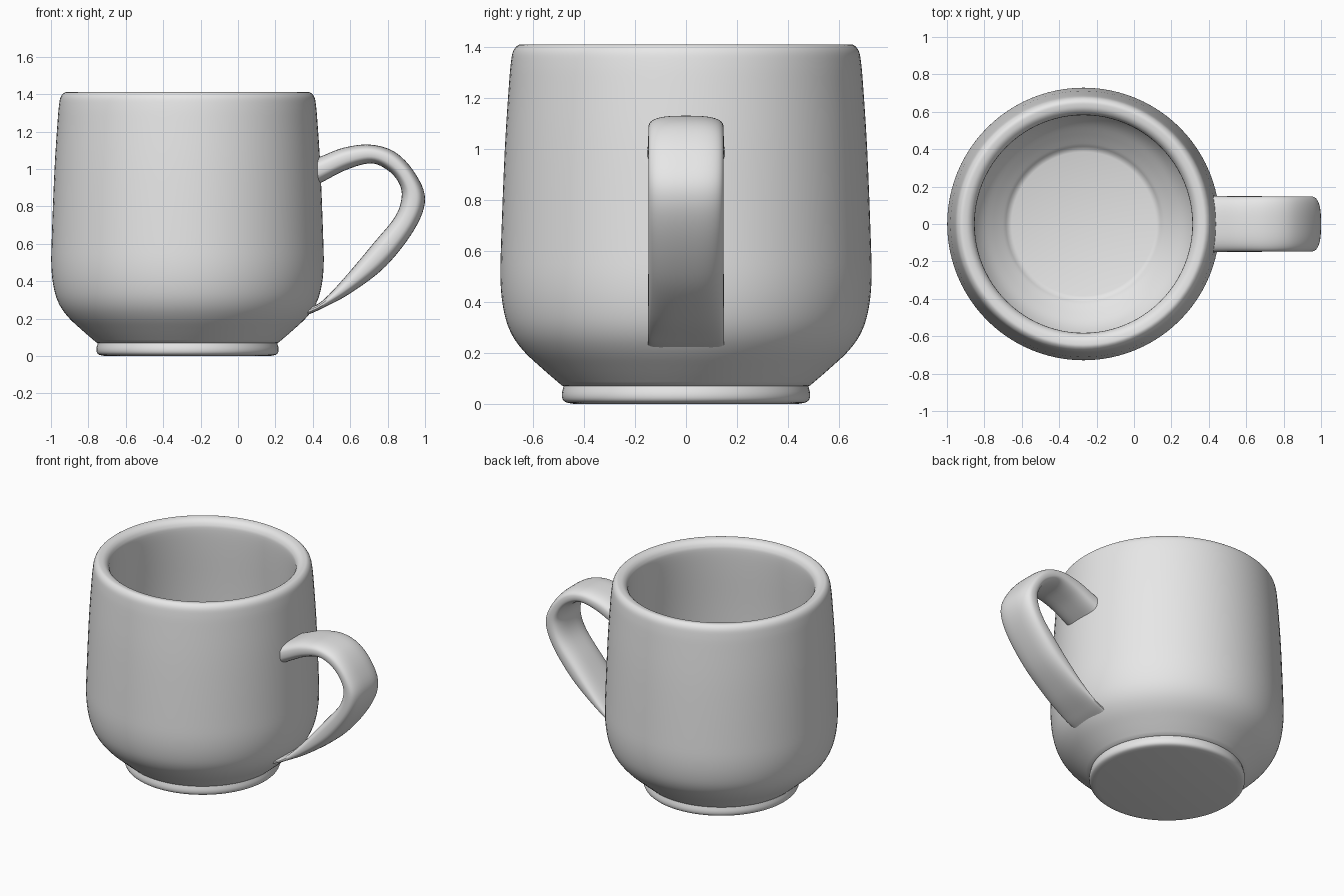
import bpy, bmesh, math
from mathutils import Vector

if "Cube" in bpy.data.objects:
    bpy.data.objects.remove(bpy.data.objects["Cube"])

CUP_X = -0.27      # axis of the cup
SEGMENTS = 96      # steps around the cup

ceramic = bpy.data.materials.new("grey_ceramic")
ceramic.diffuse_color = (0.8, 0.8, 0.8, 1)
ceramic.use_nodes = True
ceramic.node_tree.nodes["Principled BSDF"].inputs["Base Color"].default_value = ceramic.diffuse_color


def smooth_curve(points, steps):
    """Catmull-Rom curve through points of any dimension."""
    p = [Vector(q) for q in points]
    p = [2 * p[0] - p[1]] + p + [2 * p[-1] - p[-2]]
    out = []
    for a, b, c, d in zip(p, p[1:], p[2:], p[3:]):
        for k in range(steps):
            t = k / steps
            out.append(0.5 * (2 * b + (c - a) * t + (2 * a - 5 * b + 4 * c - d) * t * t
                              + (3 * b - a - 3 * c + d) * t ** 3))
    return out + [p[-2]]


def skin_rings(name, rings):
    """Closed surface through a list of rings, capped at both ends."""
    bm = bmesh.new()
    loops = [[bm.verts.new(co) for co in ring] for ring in rings]
    for a, b in zip(loops, loops[1:]):
        for i in range(len(a)):
            j = (i + 1) % len(a)
            bm.faces.new((a[i], a[j], b[j], b[i]))
    bm.faces.new(loops[0])
    bm.faces.new(loops[-1])
    bmesh.ops.recalc_face_normals(bm, faces=bm.faces)
    mesh = bpy.data.meshes.new(name)
    bm.to_mesh(mesh)
    bm.free()
    mesh.materials.append(ceramic)
    obj = bpy.data.objects.new(name, mesh)
    bpy.context.collection.objects.link(obj)
    bpy.ops.object.select_all(action='DESELECT')
    obj.select_set(True)
    bpy.context.view_layer.objects.active = obj
    bpy.ops.object.shade_smooth_by_angle(angle=math.radians(35))
    return obj


# Cup: foot, outer wall with rounded rim, and hollow inside (radius, height)
foot = [(0.44, 0.0), (0.47, 0.006), (0.484, 0.018), (0.487, 0.04), (0.48, 0.07)]
outer = [(0.487, 0.072), (0.56, 0.135), (0.635, 0.205), (0.685, 0.275), (0.714, 0.36),
         (0.728, 0.48), (0.725, 0.65), (0.711, 1.0), (0.695, 1.25), (0.687, 1.34),
         (0.678, 1.385), (0.658, 1.408), (0.635, 1.41), (0.61, 1.402), (0.59, 1.38),
         (0.582, 1.34), (0.588, 1.2), (0.61, 0.9), (0.625, 0.6), (0.622, 0.47),
         (0.60, 0.36), (0.55, 0.27), (0.48, 0.20), (0.415, 0.145)]
floor = [(0.405, 0.132), (0.385, 0.125)]
profile = smooth_curve(foot, 3) + smooth_curve(outer, 4) + [Vector(q) for q in floor]
turn = [2 * math.pi * i / SEGMENTS for i in range(SEGMENTS)]
skin_rings("cup_body", [[(CUP_X + r * math.cos(a), r * math.sin(a), z) for a in turn]
                        for r, z in profile])

# Handle: outer edge (x, z), inner edge (x, z) and half width along the loop
stations = [(0.38, 1.04, 0.38, 0.89, 0.155),
            (0.45, 1.07, 0.46, 0.935, 0.150),
            (0.57, 1.115, 0.59, 1.00, 0.148),
            (0.71, 1.13, 0.715, 1.03, 0.148),
            (0.84, 1.09, 0.805, 0.99, 0.148),
            (0.945, 0.98, 0.86, 0.925, 0.148),
            (1.00, 0.84, 0.875, 0.85, 0.148),
            (0.945, 0.68, 0.84, 0.745, 0.148),
            (0.79, 0.48, 0.73, 0.61, 0.148),
            (0.60, 0.335, 0.57, 0.42, 0.149),
            (0.44, 0.25, 0.45, 0.295, 0.150),
            (0.36, 0.215, 0.37, 0.255, 0.150)]


def power(v):
    """Softens a circle into a rounded rectangle."""
    return math.copysign(abs(v) ** 0.7, v)


rings = []
for ox, oz, ix, iz, half in smooth_curve(stations, 6):
    mid = Vector(((ox + ix) / 2, 0, (oz + iz) / 2))
    reach = Vector(((ox - ix) / 2, 0, (oz - iz) / 2))
    rings.append([mid + reach * power(math.sin(a)) + Vector((0, half * power(math.cos(a)), 0))
                  for a in (2 * math.pi * i / 40 for i in range(40))])
skin_rings("handle", rings)
